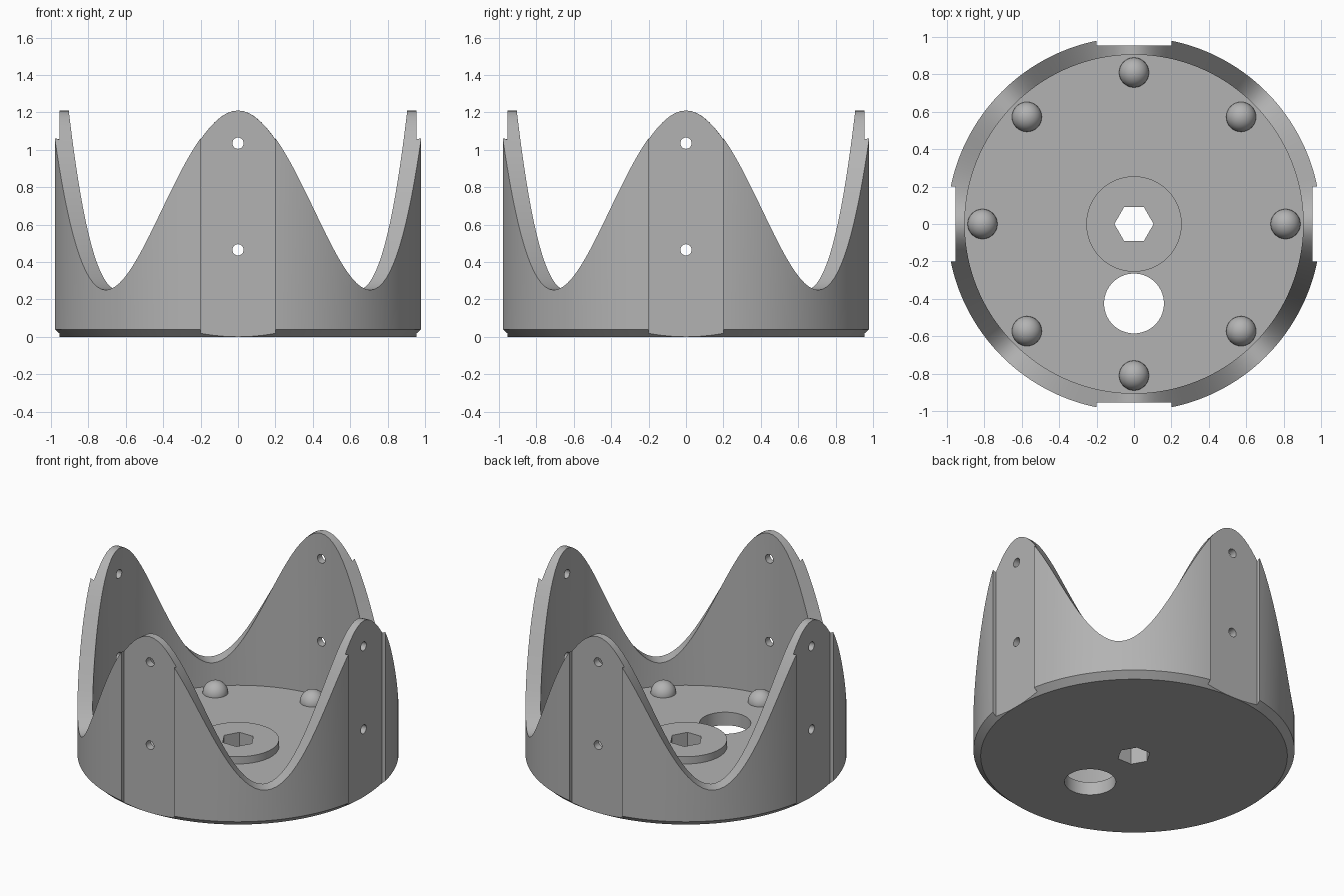
import bpy, bmesh
from math import cos, sin, pi
from mathutils import Matrix, Vector

if "Cube" in bpy.data.objects:
    bpy.data.objects.remove(bpy.data.objects["Cube"])

R, INNER, SLOT, FLOOR, HUB_TOP = 1.0, 0.905, 0.955, 0.09, 0.14
SEG = 192

grey = bpy.data.materials.new("plain grey")
grey.use_nodes = True
colour = (0.45, 0.45, 0.45, 1)
grey.diffuse_color = colour
grey.node_tree.nodes["Principled BSDF"].inputs["Base Color"].default_value = colour


def make(name, bm):
    bmesh.ops.recalc_face_normals(bm, faces=bm.faces)
    mesh = bpy.data.meshes.new(name)
    bm.to_mesh(mesh)
    bm.free()
    mesh.materials.append(grey)
    ob = bpy.data.objects.new(name, mesh)
    bpy.context.collection.objects.link(ob)
    return ob


def add_cylinder(bm, radius, depth, matrix, sides):
    bmesh.ops.create_cone(bm, cap_ends=True, segments=sides, radius1=radius,
                          radius2=radius, depth=depth, matrix=matrix)


def select(ob):
    bpy.ops.object.select_all(action="DESELECT")
    ob.select_set(True)
    bpy.context.view_layer.objects.active = ob


def cut(ob, cutter):
    select(ob)
    mod = ob.modifiers.new("cut", "BOOLEAN")
    mod.operation, mod.solver, mod.object = "DIFFERENCE", "EXACT", cutter
    bpy.ops.object.modifier_apply(modifier=mod.name)


def smooth(ob):
    select(ob)
    bpy.ops.object.shade_smooth_by_angle(angle=pi / 6)


def wave(a):
    return 0.73 + 0.48 * cos(4 * a)


# Cup body: chamfered base, wavy-topped wall and inner floor
bm = bmesh.new()
profile = [(SLOT, 0), (R, 0.04), (R, None), (INNER, None), (INNER, FLOOR)]
angles = [2 * pi * i / SEG for i in range(SEG)]
rings = [[bm.verts.new((r * cos(a), r * sin(a), wave(a) if z is None else z))
          for a in angles] for r, z in profile]
for low, high in zip(rings, rings[1:]):
    for i in range(SEG):
        j = (i + 1) % SEG
        bm.faces.new((low[i], low[j], high[j], high[i]))
bm.faces.new(rings[0])
bm.faces.new(rings[-1])
body = make("cup_body", bm)

# Raised hub in the middle of the floor
bm = bmesh.new()
hub_depth = HUB_TOP - FLOOR
add_cylinder(bm, 0.255, hub_depth, Matrix.Translation((0, 0, FLOOR + hub_depth / 2)), 96)
hub = make("hub", bm)

# Cutter for the four flat outer slots
quarter_turns = [Matrix.Rotation(k * pi / 2, 4, "Z") for k in range(4)]
bm = bmesh.new()
for turn in quarter_turns:
    box = Matrix.Translation((SLOT + 0.1, 0, 0.6)) @ Matrix.Diagonal((0.2, 0.4, 1.6, 1))
    bmesh.ops.create_cube(bm, size=1, matrix=turn @ box)
slot_cutter = make("slot_cutter", bm)

# Cutter for the pin holes, hexagonal shaft hole and round floor hole
bm = bmesh.new()
for turn in quarter_turns:
    for z in (0.465, 1.035):
        pin = Matrix.Translation((0.93, 0, z)) @ Matrix.Rotation(pi / 2, 4, "Y")
        add_cylinder(bm, 0.03, 0.2, turn @ pin, 32)
hexagon = Matrix.Rotation(pi / 2, 4, "Z")
add_cylinder(bm, 0.105, 1, hexagon, 6)
add_cylinder(bm, 0.16, 1, Matrix.Translation((0, -0.425, 0)), 64)
# Point two hexagon corners along x
hex_verts = [v for v in bm.verts if v.co.xy.length < 0.12]
if not any(abs(v.co.y) < 0.001 for v in hex_verts):
    bmesh.ops.rotate(bm, verts=hex_verts, cent=Vector(), matrix=Matrix.Rotation(pi / 6, 3, "Z"))
hole_cutter = make("hole_cutter", bm)

cut(body, slot_cutter)
cut(body, hole_cutter)
cut(hub, hole_cutter)
for cutter in (slot_cutter, hole_cutter):
    bpy.data.objects.remove(cutter)
smooth(body)
smooth(hub)

# Eight round studs set into the floor
for k in range(8):
    a = k * pi / 4
    bm = bmesh.new()
    spot = Matrix.Translation((0.81 * cos(a), 0.81 * sin(a), FLOOR))
    bmesh.ops.create_uvsphere(bm, u_segments=32, v_segments=16, radius=0.08, matrix=spot)
    smooth(make(f"floor_stud_{k + 1}", bm))
